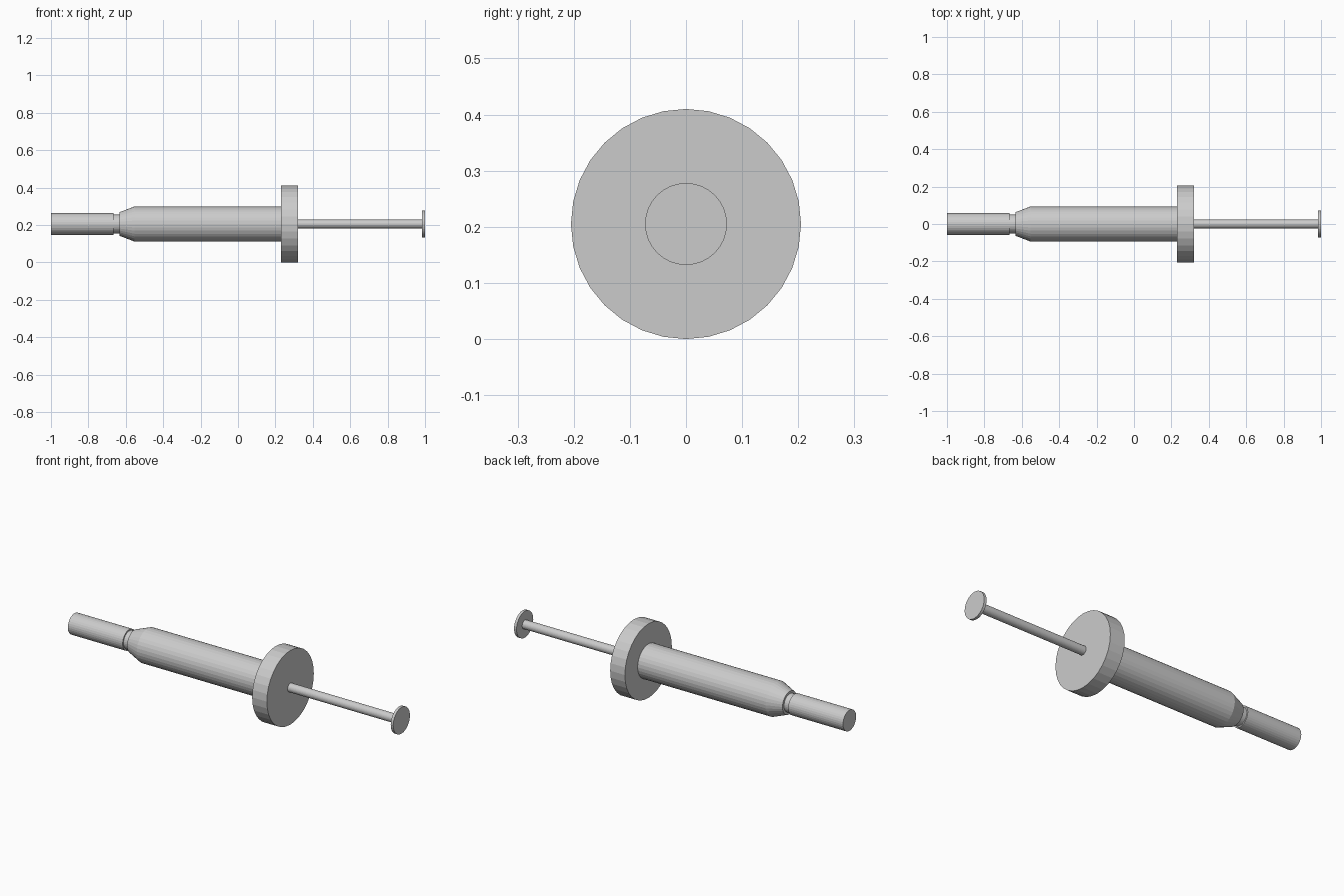
import bpy
import bmesh
from math import cos, sin, tau

cube = bpy.data.objects.get("Cube")
if cube:
    bpy.data.objects.remove(cube, do_unlink=True)

AXIS_Z = 0.205
SIDES = 32

grey = bpy.data.materials.new("light grey")
grey.use_nodes = True
colour = (0.6, 0.6, 0.6, 1)
grey.diffuse_color = colour
grey.node_tree.nodes["Principled BSDF"].inputs["Base Color"].default_value = colour


def turned_part(name, profile):
    """Closed solid turned about the long axis from (x, radius) pairs."""
    bm = bmesh.new()
    rings = []
    for x, r in profile:
        rings.append([bm.verts.new((x, r * sin(tau * i / SIDES), AXIS_Z + r * cos(tau * i / SIDES)))
                      for i in range(SIDES)])
    for a, b in zip(rings, rings[1:]):
        for i in range(SIDES):
            j = (i + 1) % SIDES
            bm.faces.new((a[i], a[j], b[j], b[i]))
    bm.faces.new(rings[0])
    bm.faces.new(rings[-1])
    bmesh.ops.recalc_face_normals(bm, faces=bm.faces)
    mesh = bpy.data.meshes.new(name)
    bm.to_mesh(mesh)
    bm.free()
    mesh.materials.append(grey)
    obj = bpy.data.objects.new(name, mesh)
    bpy.context.collection.objects.link(obj)


# Narrow tip and the groove behind it
turned_part("tip", [(-1, 0.0575), (-0.665, 0.0575)])
turned_part("neck", [(-0.67, 0.05), (-0.63, 0.05)])

# Main barrel with its tapered shoulder
turned_part("barrel", [(-0.634, 0.063), (-0.553, 0.094), (0.235, 0.094)])

# Wide flange
turned_part("flange", [(0.23, 0.205), (0.32, 0.205)])

# Plunger rod and thumb pad
turned_part("plunger_rod", [(0.31, 0.024), (0.99, 0.024)])
turned_part("thumb_pad", [(0.985, 0.073), (1, 0.073)])
